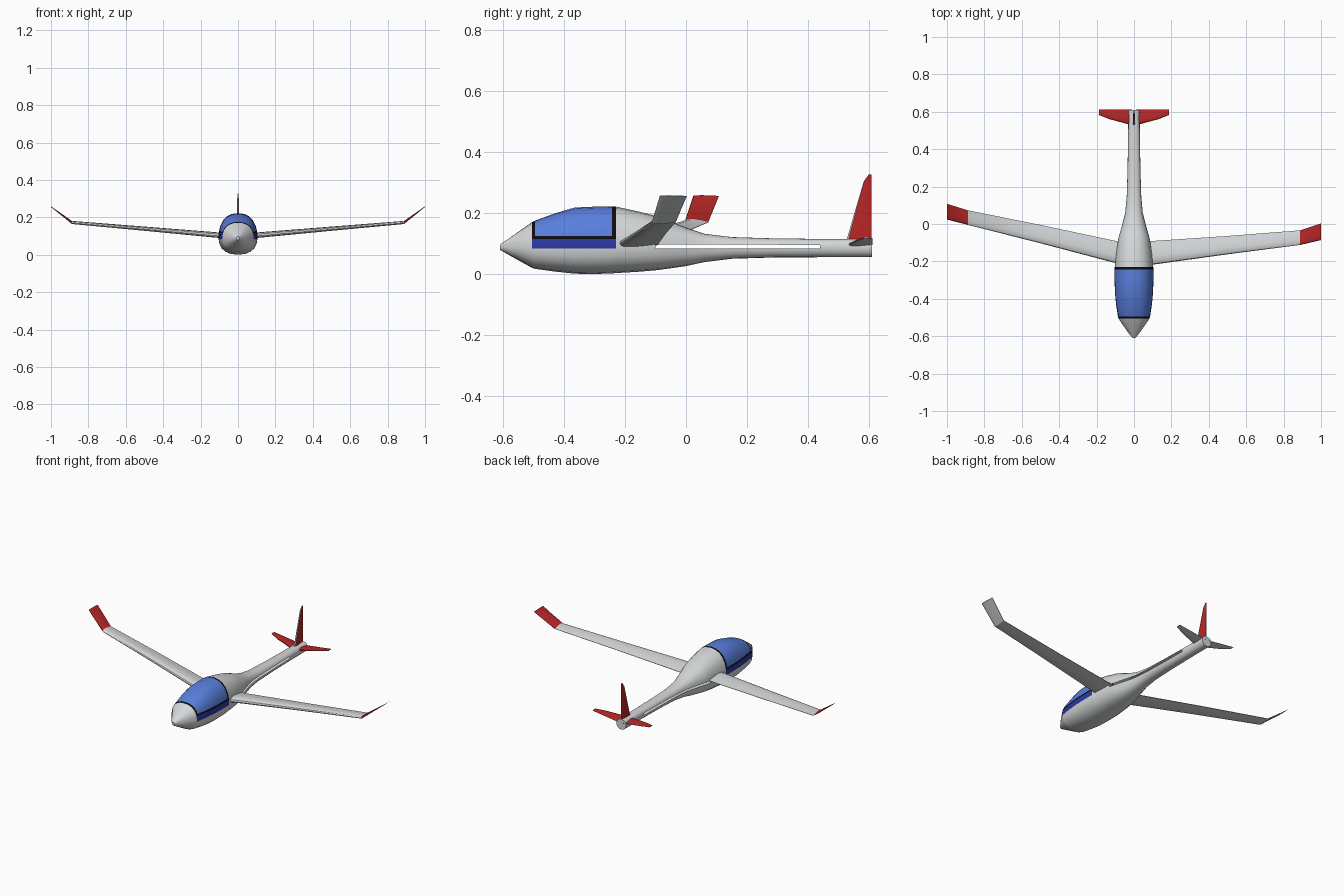
import bpy, bmesh, math


def material(name, rgb):
    m = bpy.data.materials.new(name)
    m.diffuse_color = (*rgb, 1)
    return m


GREY, BLUE, NAVY, BLACK, RED = range(5)
MATS = [material("light_grey", (0.66, 0.68, 0.69)),
        material("canopy_blue", (0.10, 0.21, 0.72)),
        material("navy_blue", (0.025, 0.04, 0.36)),
        material("trim_black", (0.004, 0.004, 0.006)),
        material("signal_red", (0.48, 0.02, 0.02))]


def loft(name, rings, rule, drop=None):
    """Skin closed rings, cap the ends, colour faces by rule(center, normal)."""
    bm = bmesh.new()
    vr = [[bm.verts.new(p) for p in r] for r in rings]
    n = len(vr[0])
    for a, b in zip(vr, vr[1:]):
        for i in range(n):
            j = (i + 1) % n
            bm.faces.new((a[i], a[j], b[j], b[i]))
    bm.faces.new(vr[0])
    bm.faces.new(vr[-1])
    bmesh.ops.recalc_face_normals(bm, faces=bm.faces)
    bm.normal_update()
    for f in bm.faces:
        f.material_index = rule(f.calc_center_median(), f.normal)
    if drop:
        gone = [f for f in bm.faces if drop(f.calc_center_median())]
        bmesh.ops.delete(bm, geom=gone, context='FACES')
    me = bpy.data.meshes.new(name)
    bm.to_mesh(me)
    bm.free()
    for m in MATS:
        me.materials.append(m)
    ob = bpy.data.objects.new(name, me)
    bpy.context.collection.objects.link(ob)
    bpy.ops.object.select_all(action='DESELECT')
    ob.select_set(True)
    bpy.context.view_layer.objects.active = ob
    bpy.ops.object.shade_smooth_by_angle(angle=math.radians(32))
    return ob


# Fuselage: y, half width, bottom z, top z
ZC, N = 0.09, 2.3
BODY = [(-0.61, 0.008, 0.08, 0.098), (-0.575, 0.036, 0.060, 0.122),
        (-0.505, 0.083, 0.021, 0.171), (-0.495, 0.086, 0.018, 0.176),
        (-0.43, 0.096, 0.009, 0.200), (-0.365, 0.102, 0.002, 0.219),
        (-0.30, 0.104, 0.001, 0.222), (-0.242, 0.104, 0.003, 0.223),
        (-0.230, 0.103, 0.004, 0.222), (-0.16, 0.097, 0.008, 0.207),
        (-0.10, 0.088, 0.013, 0.192), (-0.07, 0.082, 0.017, 0.182),
        (0.0, 0.062, 0.027, 0.153), (0.06, 0.047, 0.040, 0.133),
        (0.15, 0.039, 0.051, 0.122), (0.28, 0.035, 0.055, 0.118),
        (0.44, 0.032, 0.056, 0.116), (0.52, 0.031, 0.056, 0.116),
        (0.61, 0.031, 0.056, 0.116)]


def body_ring(y, w, bottom, top):
    hb, ht = ZC - bottom, top - ZC
    lower = [1, 0.95, 0.82, 0.62, 0.36, min(0.005 / hb, 0.3)]
    upper = [min(o / ht, f) for o, f in ((0.007, 0.25), (0.026, 0.5), (0.036, 0.68))]
    a = math.asin(upper[-1])
    upper += [math.sin(a + (math.pi / 2 - a) * k / 5) for k in range(1, 5)] + [1]
    half = [(s, ZC - s * hb) for s in lower] + [(s, ZC + s * ht) for s in upper]
    pts = [(w * max(0, 1 - s ** N) ** (1 / N), y, z) for s, z in half]
    return pts + [(-x, yy, z) for x, yy, z in reversed(pts[1:-1])]


def body_rule(c, n):
    if not -0.505 < c.y < -0.23 or c.z < 0.0865:
        return GREY
    if c.z < 0.1155:
        return NAVY
    if c.z < 0.1235 or c.y < -0.495 or c.y > -0.242:
        return BLACK
    return BLUE


# Narrow open slot along both sides of the rear fuselage
loft("fuselage_with_canopy", [body_ring(*b) for b in BODY], body_rule,
     lambda c: -0.10 < c.y < 0.44 and 0.0855 < c.z < 0.0965)

# Aerofoil: chord fraction, thickness fraction
FOIL = [(0, 0), (0.03, 0.3), (0.12, 0.52), (0.35, 0.62), (0.7, 0.35), (1, 0.04),
        (1, -0.04), (0.5, -0.3), (0.12, -0.36), (0.03, -0.22)]


def panel(side, stations):
    """Stations: span x, leading y, trailing y, z, thickness."""
    return [[(side * x, le + (te - le) * u, z + v * t) for u, v in FOIL]
            for x, le, te, z, t in stations]


def wing_rule(c, n):
    return RED if abs(c.x) > 0.888 and n.z > 0.1 else GREY


# Wings with upturned tips; the two sides have different sweep
loft("right_wing", panel(1, [
    (0.04, -0.226, -0.09, 0.097, 0.030), (0.11, -0.216, -0.09, 0.102, 0.030),
    (0.5, -0.162, -0.064, 0.137, 0.023), (0.888, -0.112, -0.034, 0.171, 0.017),
    (1.0, -0.086, 0.003, 0.257, 0.004)]), wing_rule)
loft("left_wing", panel(-1, [
    (0.04, -0.222, -0.103, 0.097, 0.030), (0.11, -0.206, -0.088, 0.102, 0.030),
    (0.5, -0.103, -0.005, 0.137, 0.023), (0.888, -0.005, 0.073, 0.171, 0.017),
    (1.0, 0.024, 0.108, 0.257, 0.004)]), wing_rule)

# Tailplane, red on the upper side
for side, label in ((1, "right"), (-1, "left")):
    loft(label + "_tailplane", panel(side, [
        (0.01, 0.532, 0.611, 0.096, 0.016), (0.04, 0.536, 0.611, 0.099, 0.014),
        (0.13, 0.560, 0.611, 0.111, 0.010), (0.187, 0.583, 0.611, 0.119, 0.005)]),
        lambda c, n: RED if n.z > 0.3 else GREY)

# Upright fin: z, leading y, trailing y, thickness
FIN_FOIL = [(0, 0), (0.07, 0.35), (0.35, 0.5), (1, 0.15),
            (1, -0.15), (0.35, -0.5), (0.07, -0.35)]
FIN = [(0.10, 0.523, 0.608, 0.014), (0.20, 0.552, 0.608, 0.011),
       (0.305, 0.583, 0.608, 0.008), (0.328, 0.600, 0.608, 0.006)]
loft("tail_fin", [[(v * t, le + (te - le) * u, z) for u, v in FIN_FOIL]
                  for z, le, te, t in FIN],
     lambda c, n: RED if abs(n.x) > 0.8 else GREY)
